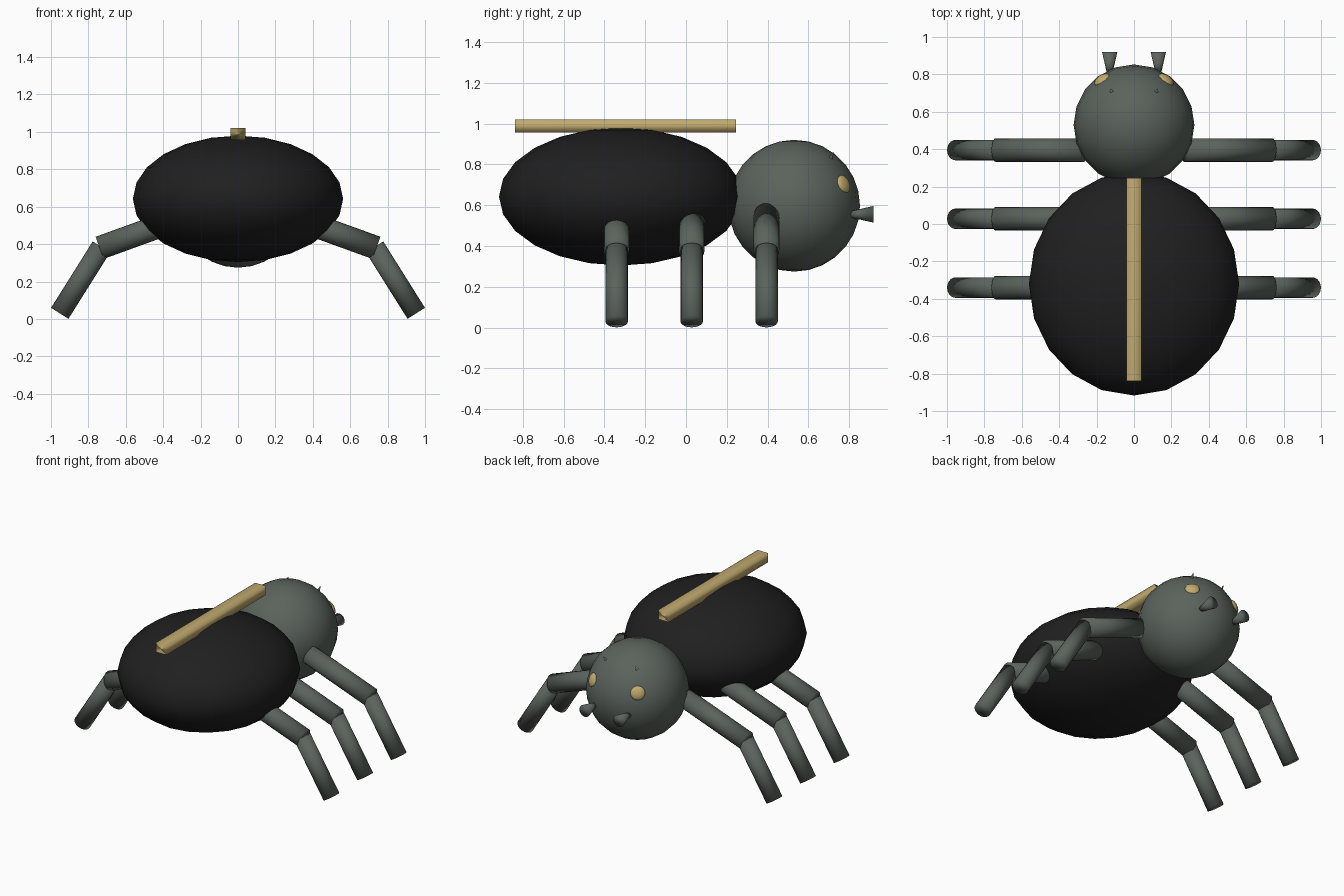
import bpy, math
from mathutils import Vector

if "Cube" in bpy.data.objects:
    bpy.data.objects.remove(bpy.data.objects["Cube"])


def material(name, rgb):
    m = bpy.data.materials.new(name)
    m.diffuse_color = (*rgb, 1)
    m.use_nodes = True
    m.node_tree.nodes["Principled BSDF"].inputs["Base Color"].default_value = m.diffuse_color
    return m


BLACK = material("shell black", (0.014, 0.014, 0.014))
GREY = material("green grey", (0.105, 0.125, 0.108))
GOLD = material("dull gold", (0.54, 0.41, 0.16))


def finish(name, mat):
    o = bpy.context.object
    o.name = name
    o.data.materials.append(mat)
    bpy.ops.object.shade_smooth()
    return o


def ball(name, mat, loc, radii, segs, rings, axis=None):
    bpy.ops.mesh.primitive_uv_sphere_add(segments=segs, ring_count=rings, radius=1, location=loc)
    o = finish(name, mat)
    o.scale = radii
    if axis:
        o.rotation_euler = Vector(axis).to_track_quat('Z', 'Y').to_euler()
    return o


def rod(name, mat, a, b, r1, r2, segs=20):
    a, b = Vector(a), Vector(b)
    bpy.ops.mesh.primitive_cone_add(vertices=segs, radius1=r1, radius2=r2, depth=(b - a).length,
                                    location=(a + b) / 2,
                                    rotation=(b - a).to_track_quat('Z', 'Y').to_euler())
    return finish(name, mat)


# Abdomen and head
ball("abdomen", BLACK, (0, -0.32, 0.642), (0.562, 0.597, 0.338), 20, 12)
HEAD = Vector((0, 0.53, 0.597))
ball("head", GREY, HEAD, (0.323, 0.323, 0.323), 20, 14)

# Stripe bar along the back
bpy.ops.mesh.primitive_cube_add(size=1, location=(0, -0.297, 0.988))
finish("back_stripe", GOLD).scale = (0.08, 1.085, 0.064)

for side, s in (("right", 1), ("left", -1)):
    # Three two-part legs on each side
    for i, y in enumerate((-0.34, 0.028, 0.395)):
        rod(f"upper_leg_{side}_{i}", GREY, (s * 0.27, y, 0.55), (s * 0.74, y, 0.38), 0.063, 0.063)
        rod(f"lower_leg_{side}_{i}", GREY, (s * 0.73, y, 0.385), (s * 0.953, y, 0.03), 0.055, 0.055)
    # Flattened eyes lying on the head
    n = Vector((s * 0.17, 0.24, 0.105)).normalized()
    ball(f"eye_{side}", GOLD, HEAD + n * 0.313, (0.047, 0.047, 0.022), 16, 10, n)
    # Flared mandibles
    rod(f"mandible_{side}", GREY, (s * 0.13, 0.92, 0.555), (s * 0.13, 0.74, 0.555), 0.041, 0.0)
    # Tiny horn tips on the brow
    rod(f"horn_{side}", GREY, (s * 0.115, 0.69, 0.80), (s * 0.124, 0.725, 0.86), 0.022, 0.0, 12)
